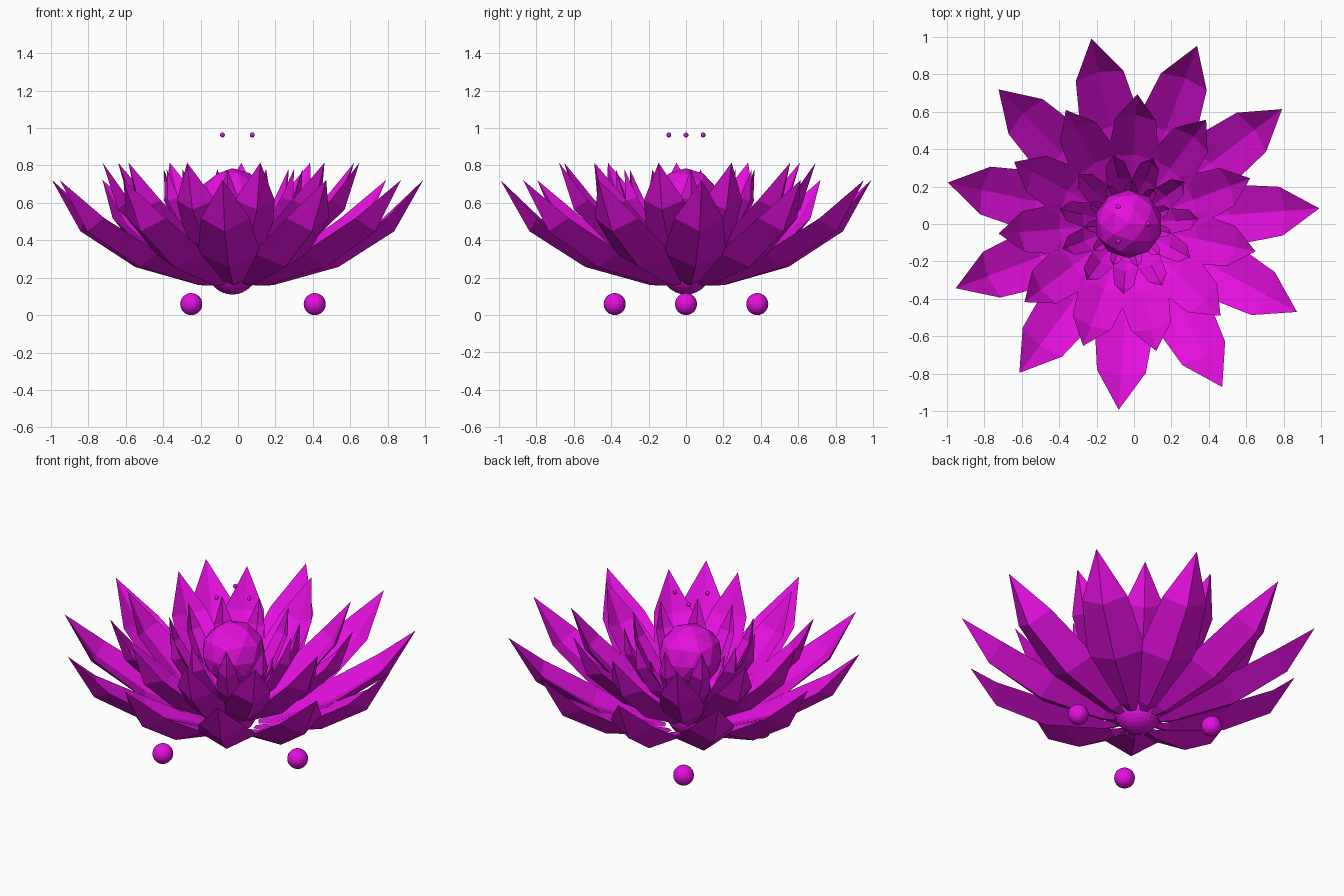
import bpy, bmesh, math
from mathutils import Vector

if "Cube" in bpy.data.objects:
    bpy.data.objects.remove(bpy.data.objects["Cube"])

CX = -0.03                       # flower axis
COUNT = 11
STEP = 2 * math.pi / COUNT

magenta = bpy.data.materials.new("magenta")
magenta.diffuse_color = (0.78, 0.005, 0.74, 1)
magenta.use_nodes = True
magenta.node_tree.nodes["Principled BSDF"].inputs["Base Color"].default_value = magenta.diffuse_color

# Petal cross-sections: along, keel height, inner crease height, edge height, half width
SECTIONS = [(-0.06, 0.04, 0.06, 0.055, 0.025),
            (0.00, 0.00, 0.03, 0.03, 0.055),
            (0.35, -0.123, -0.075, -0.03, 0.17),
            (0.71, -0.138, -0.09, -0.05, 0.133)]


def finish(bm, name):
    bmesh.ops.recalc_face_normals(bm, faces=bm.faces)
    mesh = bpy.data.meshes.new(name)
    bm.to_mesh(mesh)
    bm.free()
    mesh.materials.append(magenta)
    ob = bpy.data.objects.new(name, mesh)
    bpy.context.collection.objects.link(ob)
    return ob


def petal_ring(name, base, tip, start, centre=(CX, 0), width=1.0):
    """Ring of cupped, pointed petals; base and tip are (radius, height)."""
    b, t = Vector(base), Vector(tip)
    size = (t - b).length
    du = (t - b).normalized()
    dv = Vector((-du.y, du.x))
    bm = bmesh.new()
    for i in range(COUNT):
        a = start + i * STEP
        ca, sa = math.cos(a), math.sin(a)

        def vert(u, v, w):
            p = b + (du * u + dv * v) * size
            w *= size * width
            return bm.verts.new((centre[0] + p.x * ca - w * sa,
                                 centre[1] + p.x * sa + w * ca, p.y))

        rings = [[vert(u, k, 0), vert(u, e, w), vert(u, c, 0), vert(u, e, -w)]
                 for u, k, c, e, w in SECTIONS]
        bm.faces.new(rings[0])
        for r0, r1 in zip(rings, rings[1:]):
            for j in range(4):
                n = (j + 1) % 4
                bm.faces.new((r0[j], r0[n], r1[n], r1[j]))
        point = vert(1, 0, 0)
        for j in range(4):
            bm.faces.new((rings[-1][j], rings[-1][(j + 1) % 4], point))
    return finish(bm, name)


def ball(name, loc, radius, segments=16, rings=12):
    bm = bmesh.new()
    bmesh.ops.create_uvsphere(bm, u_segments=segments, v_segments=rings, radius=radius)
    bmesh.ops.translate(bm, verts=bm.verts, vec=loc)
    return finish(bm, name)


# Petal layers, alternating by half a step
A0 = math.radians(4.2)
petal_ring("outer_petals", (0.20, 0.16), (1.005, 0.722), A0, (-0.012, 0.01))
petal_ring("middle_petals", (0.13, 0.22), (0.695, 0.815), A0 + STEP / 2)
petal_ring("inner_petals", (0.13, 0.31), (0.375, 0.78), A0, width=0.75)
petal_ring("core_petals", (0.11, 0.32), (0.235, 0.54), A0 + STEP / 2, width=0.8)

# Flower centre: faceted bud
bm = bmesh.new()
bmesh.ops.create_icosphere(bm, subdivisions=2, radius=0.182)
bmesh.ops.translate(bm, verts=bm.verts, vec=(CX, 0, 0.603))
finish(bm, "centre_bud")

# Round base under the petals
ball("base_ball", (CX, 0, 0.245), 0.135, 24, 16)

# Three balls on the ground and three tiny ones floating above
for i in range(3):
    a = i * 2 * math.pi / 3
    c, s = math.cos(a), math.sin(a)
    ball(f"ground_ball_{i}", (-0.03 + 0.44 * c, 0.44 * s, 0.059), 0.059)
    ball(f"floating_bead_{i}", (-0.03 + 0.106 * c, 0.106 * s, 0.963), 0.013, 12, 8)
